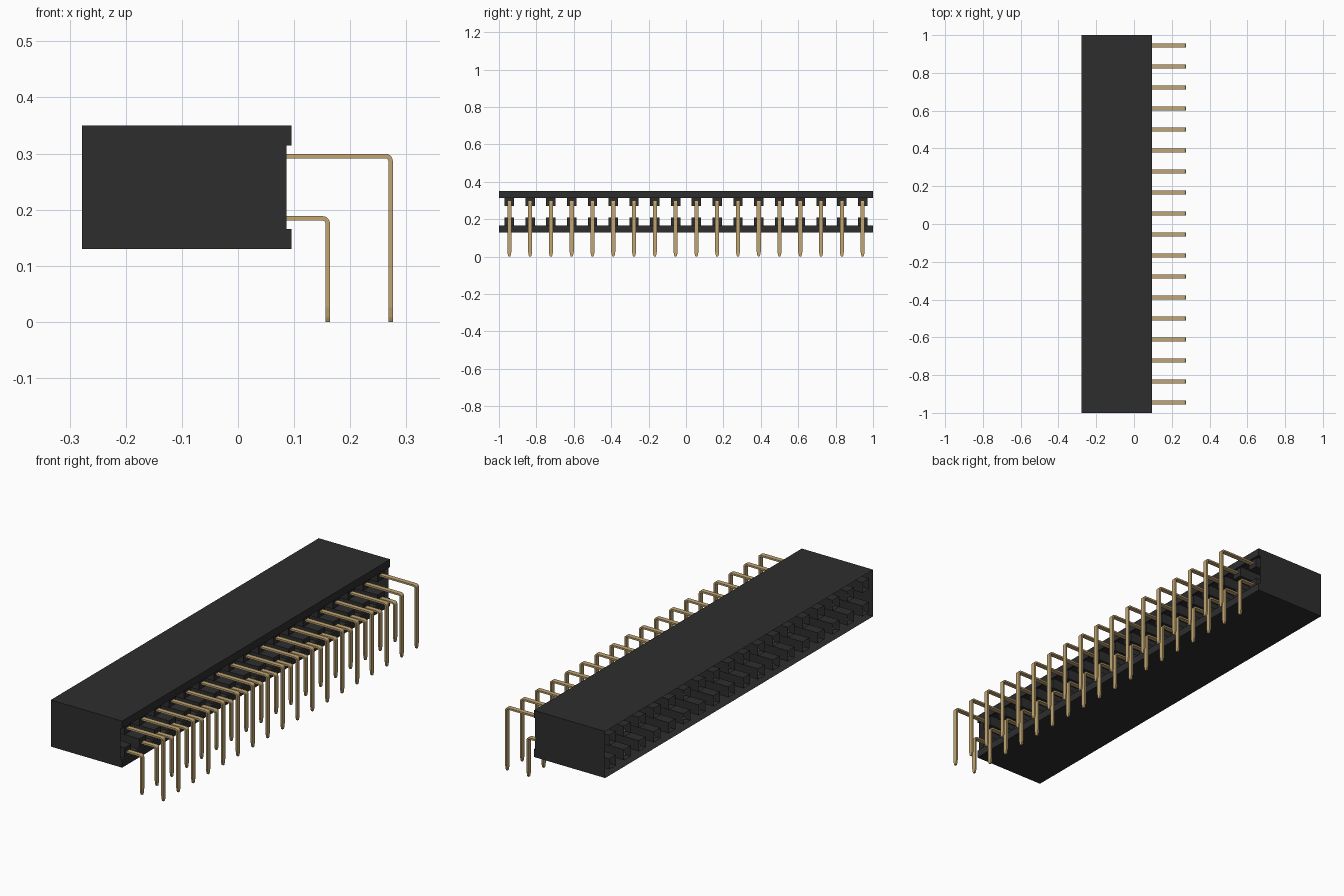
import bpy, bmesh, math
from mathutils import Vector

cube = bpy.data.objects.get("Cube")
if cube:
    bpy.data.objects.remove(cube, do_unlink=True)


def material(name, rgb, rough, metal=0.0):
    m = bpy.data.materials.new(name)
    m.use_nodes = True
    m.diffuse_color = (*rgb, 1)
    node = m.node_tree.nodes["Principled BSDF"]
    node.inputs["Base Color"].default_value = (*rgb, 1)
    node.inputs["Roughness"].default_value = rough
    return m


black = material("black plastic", (0.027, 0.027, 0.027), 0.6)
gold = material("gold metal", (0.54, 0.38, 0.17), 0.4)

COUNT, PITCH = 18, 2 / 18
X0, X1, XR = -0.278, 0.095, 0.086      # mating end, lip end, recess floor
Z0, Z1 = 0.13, 0.35
ZC = (Z0 + Z1) / 2
LIP = 0.036
ROWS = (ZC - PITCH / 2, ZC + PITCH / 2)
YS = [(i - (COUNT - 1) / 2) * PITCH for i in range(COUNT)]


def finish(bm, name, mat):
    mesh = bpy.data.meshes.new(name)
    bm.to_mesh(mesh)
    bm.free()
    mesh.materials.append(mat)
    ob = bpy.data.objects.new(name, mesh)
    bpy.context.collection.objects.link(ob)
    return ob


def box(bm, lo, hi, skip=None):
    """Axis-aligned box; skip removes the face whose normal is given."""
    v = [bm.verts.new((x, y, z)) for x in (lo[0], hi[0])
         for y in (lo[1], hi[1]) for z in (lo[2], hi[2])]
    sides = {"-x": (0, 1, 3, 2), "+x": (4, 6, 7, 5), "-y": (0, 4, 5, 1),
             "+y": (2, 3, 7, 6), "-z": (0, 2, 6, 4), "+z": (1, 5, 7, 3)}
    for side, ids in sides.items():
        if side != skip:
            bm.faces.new([v[i] for i in ids])


def sweep(bm, sections):
    """Skin a list of four-corner sections and cap both ends."""
    rings = [[bm.verts.new(p) for p in s] for s in sections]
    for a, b in zip(rings, rings[1:]):
        for i in range(4):
            j = (i + 1) % 4
            bm.faces.new((a[i], a[j], b[j], b[i]))
    bm.faces.new(rings[0][::-1])
    bm.faces.new(rings[-1])


# Housing shell: open at both mating faces, with a shallow lip at the pin side
bm = bmesh.new()
upper = [(X0, Z1), (X1, Z1), (X1, Z1 - LIP), (XR, Z1 - LIP)]
lower = [(x, 2 * ZC - z) for x, z in upper]
for half in (upper, lower):
    for (xa, za), (xb, zb) in zip(half, half[1:]):
        bm.faces.new([bm.verts.new(p) for p in
                      ((xa, -1, za), (xa, 1, za), (xb, 1, zb), (xb, -1, zb))])
for y in (-1, 1):
    bm.faces.new([bm.verts.new((x, y, z)) for x, z in upper + lower[::-1]])
bmesh.ops.remove_doubles(bm, verts=bm.verts, dist=1e-5)
bmesh.ops.recalc_face_normals(bm, faces=bm.faces)
finish(bm, "housing", black)

# Square sockets, open toward the mating end
bm = bmesh.new()
S = 0.025
for z in ROWS:
    for y in YS:
        box(bm, (X0, y - S, z - S), (XR, y + S, z + S), skip="-x")
finish(bm, "sockets", black)

# Pairs of spring contacts inside the sockets
bm = bmesh.new()
W, T = 0.011, 0.004                    # half width and half thickness of metal
for z in ROWS:
    for y in YS:
        for side in (-1, 1):
            path = [(XR - 0.01, 0.016), (-0.12, 0.016), (-0.22, 0.007), (-0.26, 0.015)]
            sweep(bm, [[(x, y + a * W, z + side * d + b * T / 2)
                        for a, b in ((-1, -1), (1, -1), (1, 1), (-1, 1))]
                       for x, d in path])
bmesh.ops.recalc_face_normals(bm, faces=bm.faces)
finish(bm, "spring_contacts", gold)


# Right-angle pins: flat strip, rounded bend, tapered tip
def pin_row(name, z, reach):
    bm = bmesh.new()
    r = 0.009
    path = [(XR - 0.008, z, 0, W)]
    for k in range(6):
        a = math.radians(90 * k / 5)
        path.append((reach - r + r * math.sin(a), z - r + r * math.cos(a), a, W))
    path += [(reach, 0.026, math.pi / 2, W), (reach, 0.008, math.pi / 2, W * 0.7),
             (reach, 0, math.pi / 2, W * 0.4)]
    for y in YS:
        sections = []
        for x, h, a, w in path:
            n = Vector((math.sin(a), 0, math.cos(a))) * T
            c = Vector((x, y, h))
            side = Vector((0, w, 0))
            sections.append([c - side - n, c + side - n, c + side + n, c - side + n])
        sweep(bm, sections)
    bmesh.ops.recalc_face_normals(bm, faces=bm.faces)
    finish(bm, name, gold)


pin_row("lower_pins", ROWS[0], 0.160)
pin_row("upper_pins", ROWS[1], 0.272)
